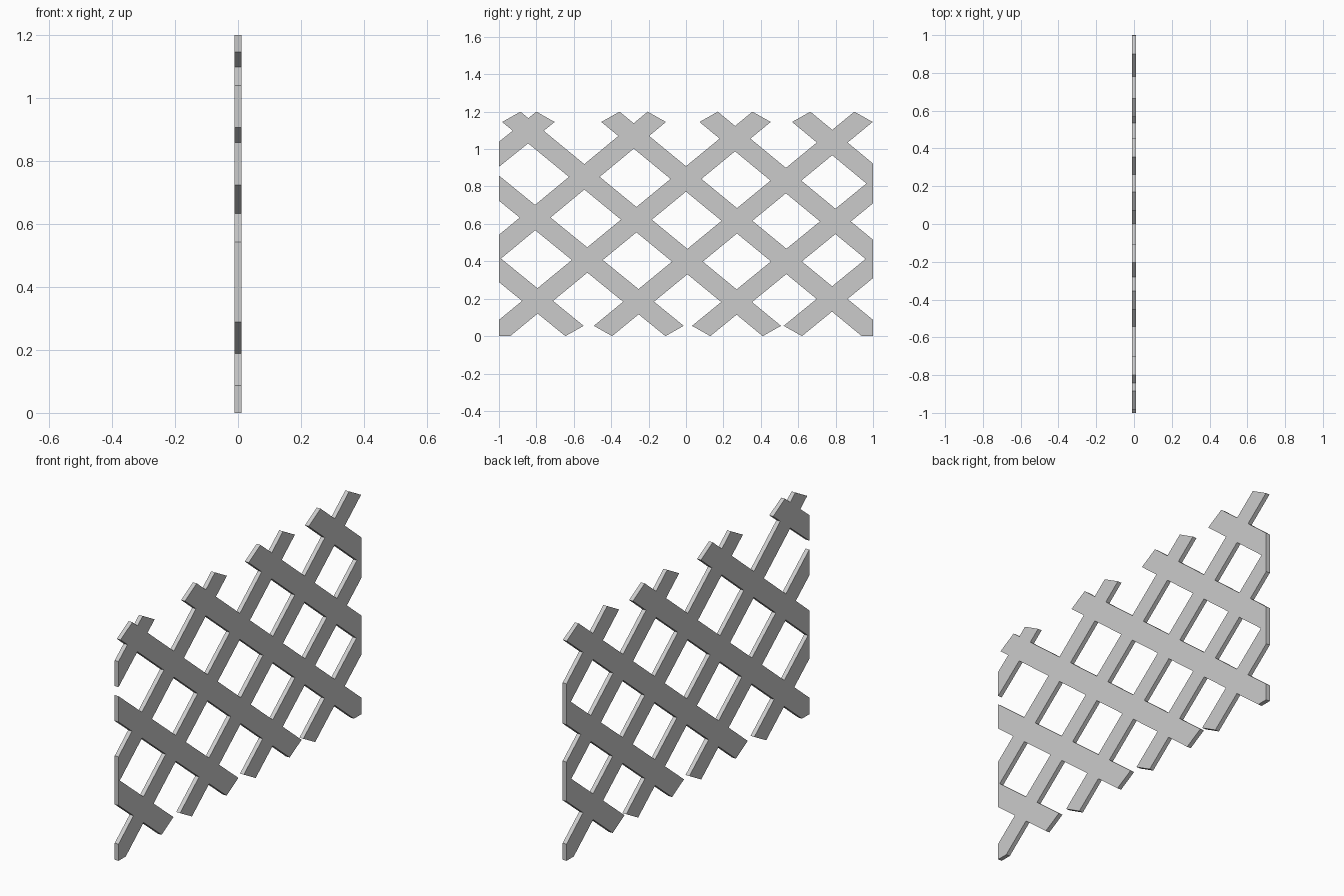
import bpy, bmesh
from mathutils import Vector
from mathutils.geometry import delaunay_2d_cdt

if "Cube" in bpy.data.objects:
    bpy.data.objects.remove(bpy.data.objects["Cube"])

HEIGHT, THICK = 1.2, 0.022
END_Y, END_Z, SLOPE = 0.098, 0.055, 0.812   # slanted slat ends

# (top tip y, bottom tip y) for each slat, running past the side edges
FALLING = [(-1.955, -0.645), (-1.42, -0.11), (-0.885, 0.41),
           (-0.355, 0.94), (0.17, 1.46), (0.665, 1.95)]
RISING = [(-0.80, -2.125), (-0.205, -1.49), (0.355, -0.94),
          (0.90, -0.395), (1.435, 0.13), (1.925, 0.62)]


def slat(top, bottom, side):
    """Outline of one slat; side = 1 falls to the right, -1 rises."""
    t, b = top * side, bottom * side
    foot = (b + END_Y, END_Z)
    if 0.9 < b < 1:                        # corner slats are cut flat on the floor
        foot = (b + END_Y + END_Z / SLOPE, 0)
    pts = [(t, HEIGHT), (t - END_Y, HEIGHT - END_Z), (b, 0), foot]
    pts = [Vector((y * side, z)) for y, z in pts]
    return pts[::side]


# Merge all slat outlines into one flat lattice
outlines = [slat(t, b, 1) for t, b in FALLING] + [slat(t, b, -1) for t, b in RISING]
points = [p for o in outlines for p in o]
loops = [list(range(i * 4, i * 4 + 4)) for i in range(len(outlines))]
verts, _, faces, _, _, origins = delaunay_2d_cdt(points, [], loops, 0, 1e-5)

bm = bmesh.new()
bv = [bm.verts.new((0, v.x, v.y)) for v in verts]
for face, source in zip(faces, origins):
    if source:                             # openings belong to no slat
        bm.faces.new([bv[i] for i in face])
bmesh.ops.delete(bm, geom=[v for v in bm.verts if not v.link_faces], context='VERTS')

# Trim the sides straight
for s in (-1, 1):
    bmesh.ops.bisect_plane(bm, geom=bm.verts[:] + bm.edges[:] + bm.faces[:], dist=1e-5,
                           plane_co=(0, s, 0), plane_no=(0, s, 0), clear_outer=True)
bmesh.ops.recalc_face_normals(bm, faces=bm.faces[:])

mesh = bpy.data.meshes.new("lattice_panel")
bm.to_mesh(mesh)
bm.free()
panel = bpy.data.objects.new("lattice_panel", mesh)
bpy.context.collection.objects.link(panel)

# Board thickness
solid = panel.modifiers.new("thickness", 'SOLIDIFY')
solid.thickness = THICK
solid.offset = 0
